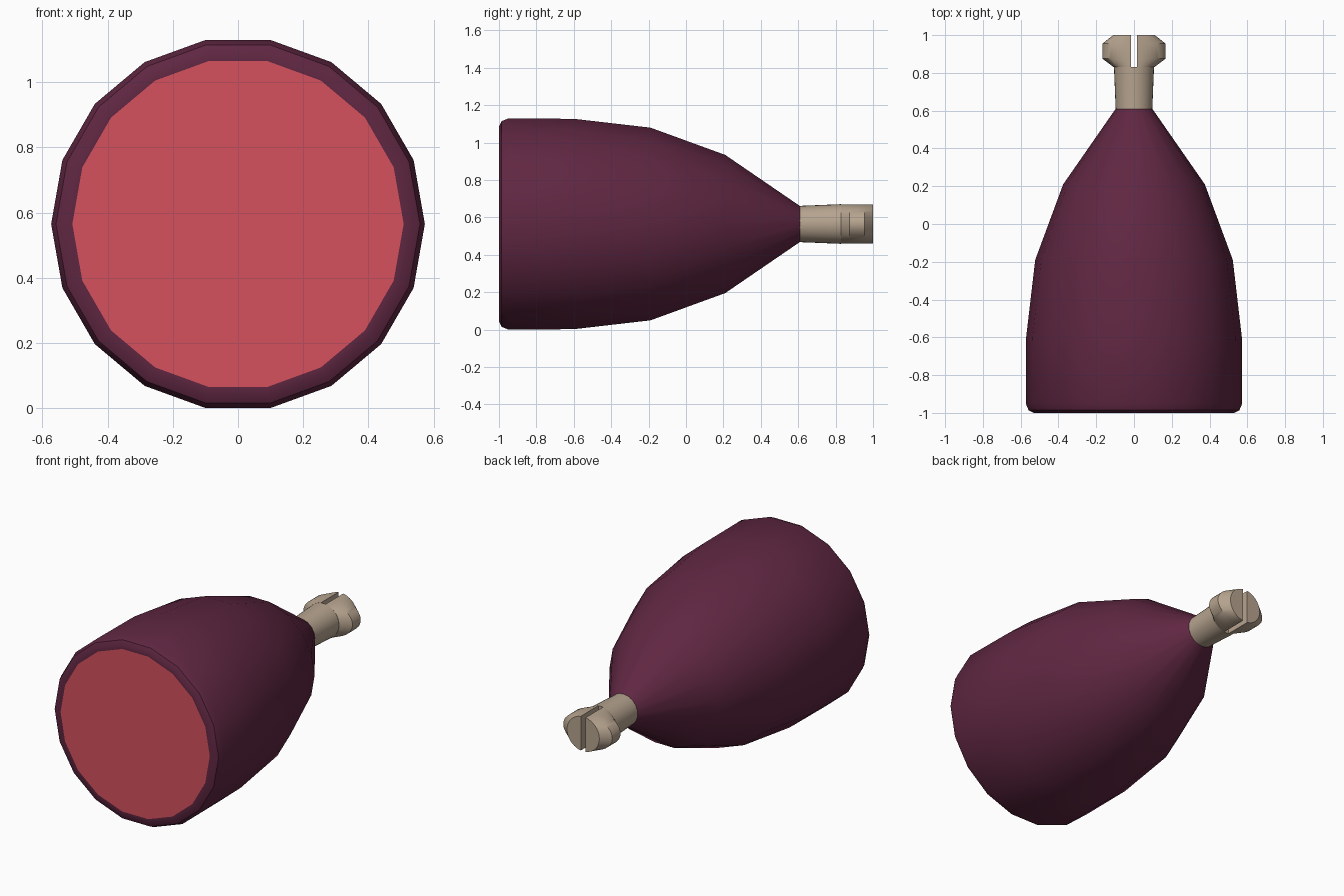
import bpy, bmesh, math

if "Cube" in bpy.data.objects:
    bpy.data.objects.remove(bpy.data.objects["Cube"])

CZ = 0.565  # height of the long axis


def material(name, rgb):
    m = bpy.data.materials.new(name)
    m.diffuse_color = (*rgb, 1)
    m.use_nodes = True
    m.node_tree.nodes["Principled BSDF"].inputs["Base Color"].default_value = m.diffuse_color
    return m


plum = material("dark plum", (0.115, 0.020, 0.054))
red = material("coral red", (0.66, 0.082, 0.112))
tan = material("tan", (0.47, 0.37, 0.275))


def loft(name, rings, mats, angle):
    """Skin closed rings of points along y and cap both ends."""
    bm = bmesh.new()
    loops = [[bm.verts.new(p) for p in ring] for ring in rings]
    n = len(loops[0])
    for a, b in zip(loops, loops[1:]):
        for i in range(n):
            j = (i + 1) % n
            bm.faces.new((a[i], a[j], b[j], b[i]))
    bm.faces.new(loops[0])
    bm.faces.new(loops[-1])
    bmesh.ops.recalc_face_normals(bm, faces=bm.faces)
    me = bpy.data.meshes.new(name)
    bm.to_mesh(me)
    bm.free()
    for m in mats:
        me.materials.append(m)
    me.shade_smooth()
    me.set_sharp_from_angle(angle=math.radians(angle))
    ob = bpy.data.objects.new(name, me)
    bpy.context.collection.objects.link(ob)
    return ob


def circle(y, r, n):
    return [(r * math.cos(2 * math.pi * i / n), y, CZ + r * math.sin(2 * math.pi * i / n))
            for i in range(n)]


def half_ellipse(y, rx, rz=0.106, gap=0.016, n=20):
    t = math.acos(gap / rx)
    return [(rx * math.cos(a), y, CZ + rz * math.sin(a))
            for a in (-t + 2 * t * i / n for i in range(n + 1))]


# Bullet-shaped body, 18 sides, with rounded front rim and red front disc
profile = [(-1.0, 0.508), (-1.0, 0.53), (-0.986, 0.558), (-0.95, 0.573), (-0.6, 0.571),
           (-0.19, 0.523), (0.21, 0.375), (0.61, 0.097)]
body = loft("body", [circle(y, r, 18) for y, r in profile], [plum, red], 34)
for f in body.data.polygons:
    if len(f.vertices) == 18 and f.center.y < 0:
        f.material_index = 1

# Pin neck
loft("pin_neck", [circle(0.6, 0.097, 32), circle(0.61, 0.097, 32), circle(0.83, 0.106, 32)],
     [tan], 34)

# Split snap-fit head: one barbed half, mirrored across the slot
head = loft("pin_head", [half_ellipse(y, rx) for y, rx in
                         [(0.83, 0.107), (0.875, 0.167), (0.955, 0.167), (1.0, 0.11)]],
            [tan], 34)
head.modifiers.new("mirror", "MIRROR").use_axis = (True, False, False)
